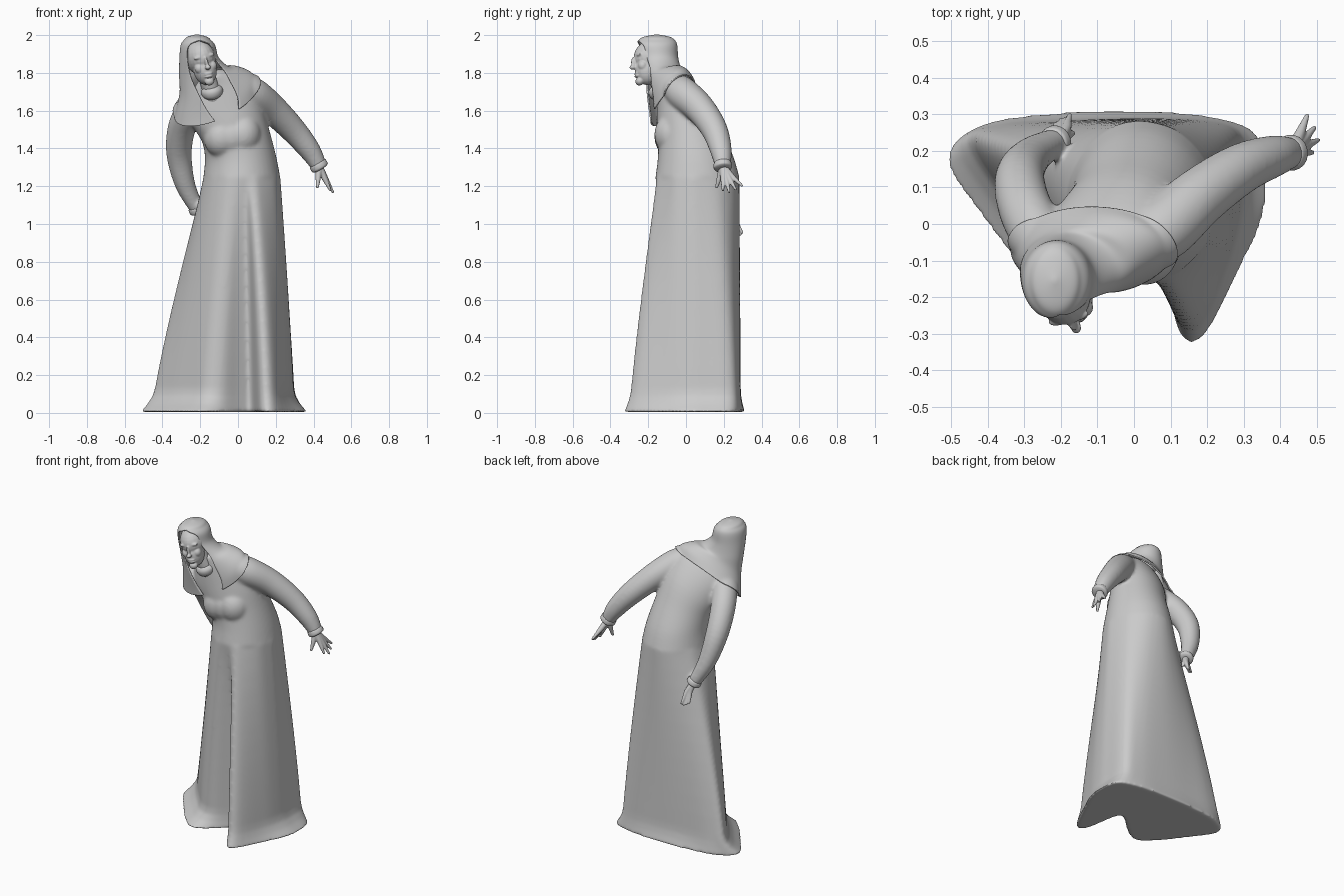
import bpy, bmesh
from math import sin, cos, pi, radians
from mathutils import Vector, Matrix

if "Cube" in bpy.data.objects:
    bpy.data.objects.remove(bpy.data.objects["Cube"])


def spline(pts, n, closed=False):
    """Catmull-Rom through points of any dimension."""
    p = [Vector(q) for q in pts]
    m, out = len(p), []
    get = (lambda i: p[i % m]) if closed else (lambda i: p[max(0, min(m - 1, i))])
    for i in range(m if closed else m - 1):
        a, b, c, d = (get(i + k) for k in (-1, 0, 1, 2))
        for s in range(n):
            t = s / n
            out.append(0.5 * (2 * b + (c - a) * t + (2 * a - 5 * b + 4 * c - d) * t * t
                              + (3 * b - a - 3 * c + d) * t ** 3))
    return out if closed else out + [p[-1]]


def loft(bm, rings, closed=True):
    vs = [[bm.verts.new(q) for q in r] for r in rings]
    n = len(vs[0])
    for r0, r1 in zip(vs, vs[1:]):
        for i in range(n if closed else n - 1):
            j = (i + 1) % n
            bm.faces.new((r0[i], r0[j], r1[j], r1[i]))
    if closed:
        bm.faces.new(vs[0][::-1])
        bm.faces.new(vs[-1])


def tube(bm, pts, n=20, steps=5):
    """Round tube along (x, y, z, radius) points."""
    path = spline(pts, steps)
    rings = []
    for i, q in enumerate(path):
        d = (path[min(i + 1, len(path) - 1)] - path[max(i - 1, 0)]).to_3d()
        rot = d.to_track_quat('Z', 'Y')
        rings.append([q.to_3d() + rot @ Vector((q[3] * cos(2 * pi * k / n), q[3] * sin(2 * pi * k / n), 0))
                      for k in range(n)])
    loft(bm, rings)


def ball(bm, c, r):
    m = Matrix.Translation(c) @ Matrix.Diagonal((*r, 1))
    bmesh.ops.create_uvsphere(bm, u_segments=24, v_segments=16, radius=1, matrix=m)


def frame_ring(q, n, gap=0.0, turn=0.0, closed=True):
    """Ring from row (cx, cy, cz, ax, az, by, bz); starts at the front."""
    out = []
    for k in range(n):
        t = -pi / 2 + turn + gap + (2 * pi - 2 * gap) * k / (n if closed else n - 1)
        out.append(Vector((q[0] + q[3] * cos(t), q[1] + q[5] * sin(t),
                           q[2] + q[4] * cos(t) + q[6] * sin(t))))
    return out


def finish(name, bm, voxel=0, smooth=0):
    bmesh.ops.recalc_face_normals(bm, faces=bm.faces)
    me = bpy.data.meshes.new(name)
    bm.to_mesh(me)
    bm.free()
    ob = bpy.data.objects.new(name, me)
    bpy.context.collection.objects.link(ob)
    for f in me.polygons:
        f.use_smooth = True
    if voxel:
        r = ob.modifiers.new("fuse", 'REMESH')
        r.mode, r.voxel_size, r.use_smooth_shade = 'VOXEL', voxel, True
    if smooth:
        s = ob.modifiers.new("soften", 'SMOOTH')
        s.factor, s.iterations = 0.5, smooth
    return ob


# Arm paths: shoulder to wrist (x, y, z, radius)
arm_l = [(.02, -.05, 1.72, .08), (.085, -.01, 1.685, .088), (.18, .075, 1.61, .08), (.29, .15, 1.5, .07),
         (.38, .185, 1.39, .058), (.43, .195, 1.305, .042)]
arm_r = [(-.22, -.07, 1.63, .075), (-.26, -.03, 1.59, .077), (-.3, .05, 1.5, .074), (-.312, .13, 1.37, .068),
         (-.28, .185, 1.21, .054), (-.215, .225, 1.075, .038)]

# Dress: flared hem (x, y), skirt just above it (x, y), and matching hip angle; deep front fold
skirt = [(.365, .1, .3, .1, 0), (.34, .24, .293, .25, 30), (.2, .295, .19, .285, 60), (0, .31, 0, .29, 90),
         (-.2, .305, -.2, .285, 115), (-.41, .27, -.38, .275, 140), (-.51, .17, -.46, .235, 160),
         (-.43, .03, -.37, .09, 190), (-.3, -.14, -.26, -.04, 220), (-.2, -.22, -.18, -.12, 245),
         (-.1, -.18, -.09, -.13, 258), (.02, -.07, .02, -.06, 268), (.075, -.07, .075, -.06, 276),
         (.12, -.295, .12, -.275, 284), (.19, -.305, .19, -.28, 296), (.3, -.1, .26, -.11, 325),
         (.35, 0, .29, 0, 345)]
dress = bmesh.new()
rings = []
for z in [.005, .02, .05, .09, .13] + [.13 + .112 * k for k in range(1, 11)]:
    flare = max(0, 1 - z / .12) ** 1.8
    t = (z / 1.25) ** 1.2
    ctrl = []
    for hx, hy, bx, by, a in skirt:
        a = radians(a)
        hip = Vector((.02 + .203 * cos(a), .06 + .222 * sin(a)))
        base = Vector((bx, by)).lerp(hip, t)
        ctrl.append((*base.lerp(Vector((hx * 1.02, hy * 1.01)), flare), z))
    rings.append(spline(ctrl, 5, True))
loft(dress, rings)

# Leaning torso, starting at the top of the skirt
torso = [(.02, .06, 1.25, .203, 0, .222, 0), (.014, .05, 1.35, .189, .005, .2, .01),
         (-.01, .02, 1.46, .178, .03, .168, .04), (-.05, -.015, 1.57, .175, .07, .14, .06),
         (-.1, -.055, 1.67, .165, .085, .1, .06), (-.13, -.09, 1.75, .11, .05, .065, .04),
         (-.145, -.12, 1.79, .05, .02, .045, .02)]
loft(dress, [frame_ring(q, 40) for q in spline(torso, 4)])
for x, z in ((-.085, 1.46), (-.03, 1.465), (.025, 1.475)):
    ball(dress, (x, -.07, z), (.098, .098, .11))
tube(dress, arm_l)
tube(dress, arm_r)
dress_ob = finish("dress", dress, .009, 12)

# Cuffs and hands
hands = {
    "left": (arm_l, (.455, .22, 1.25), [(.475, .3, 1.2), (.495, .265, 1.18), (.505, .23, 1.165), (.49, .195, 1.175)],
             (.42, .16, 1.19)),
    "right": (arm_r, (-.2, .25, 1.03), [(-.175, .3, .95), (-.185, .29, .94), (-.2, .285, .945), (-.215, .275, .955)],
              (-.165, .25, .99)),
}
for side, (arm, palm, tips, thumb) in hands.items():
    wrist, prev = Vector(arm[-1][:3]), Vector(arm[-2][:3])
    d = (wrist - prev).normalized()
    r = arm[-1][3]
    bm = bmesh.new()
    tube(bm, [(*(wrist + d * s), k) for s, k in ((-.022, r), (-.014, r + .006), (.008, r + .006), (.016, r - .008))])
    finish("cuff_" + side, bm)
    bm = bmesh.new()
    palm = Vector(palm)
    centre = sum((Vector(t) for t in tips), Vector()) / 4
    for t in tips:
        t = Vector(t)
        knuckle = palm + (t - centre) * .45 + d * .01
        tube(bm, [(*wrist, .02), (*knuckle, .015), (*knuckle.lerp(t, .55), .01), (*t, .006)], 10)
    tube(bm, [(*wrist, .02), (*wrist.lerp(Vector(thumb), .55), .014), (*thumb, .007)], 10)
    finish("hand_" + side, bm, .004, 2)

# Head with facial features, in its own tilted frame
bm = bmesh.new()
ball(bm, (0, -.005, .012), (.08, .107, .095))
ball(bm, (0, -.046, -.055), (.061, .064, .082))
ball(bm, (0, -.09, -.118), (.026, .022, .022))
ball(bm, (0, -.115, -.018), (.009, .016, .034))
ball(bm, (0, -.122, -.042), (.015, .019, .012))
for z in (-.076, -.09):
    ball(bm, (0, -.102, z), (.024, .013, .007))
for s in (-1, 1):
    ball(bm, (s * .03, -.092, .018), (.028, .016, .01))
    ball(bm, (s * .03, -.088, -.003), (.015, .013, .01))
    ball(bm, (s * .035, -.076, -.04), (.026, .026, .028))
head = finish("head", bm, .004, 6)
head.matrix_world = (Matrix.Translation((-.198, -.165, 1.87)) @ Matrix.Rotation(radians(14), 4, 'Z')
                     @ Matrix.Rotation(radians(-13), 4, 'Y'))

# Neck and rolled collar
bm = bmesh.new()
tube(bm, [(-.13, -.1, 1.66, .055), (-.145, -.135, 1.72, .047), (-.175, -.16, 1.81, .045)])
finish("neck", bm)
bm = bmesh.new()
tube(bm, [(-.132, -.13, 1.68, .045), (-.135, -.137, 1.693, .057), (-.139, -.145, 1.712, .057),
          (-.142, -.15, 1.727, .045)])
finish("collar", bm)

# Veil: hood flowing into a shoulder cape, open at the front (last values = half opening, turn of opening)
veil = [(-.217, -.155, 2.0, .003, 0, .003, 0, 0, .15), (-.216, -.155, 1.988, .05, 0, .065, 0, 0, .15),
        (-.215, -.155, 1.972, .068, 0, .092, 0, 0, .15), (-.212, -.155, 1.945, .088, 0, .105, 0, .7, .15),
        (-.206, -.147, 1.88, .1, 0, .102, 0, .8, .15), (-.18, -.128, 1.81, .128, .02, .098, .015, .75, .17),
        (-.15, -.11, 1.755, .155, .06, .1, .055, .55, .2), (-.122, -.085, 1.69, .202, .085, .107, .09, .38, .24),
        (-.116, -.07, 1.645, .218, .08, .115, .1, .28, .28)]
bm = bmesh.new()
loft(bm, [frame_ring(q, 72, max(0, q[7]), q[8], False) for q in spline(veil, 6)], False)
bmesh.ops.remove_doubles(bm, verts=bm.verts, dist=1e-4)
bmesh.ops.holes_fill(bm, edges=[e for e in bm.edges if e.is_boundary and e.verts[0].co.z > 1.998
                                and e.verts[1].co.z > 1.998], sides=0)
veil_ob = finish("veil", bm)
wrap = veil_ob.modifiers.new("rest_on_dress", 'SHRINKWRAP')
wrap.target, wrap.wrap_mode, wrap.offset = dress_ob, 'OUTSIDE', .008
soft = veil_ob.modifiers.new("soften", 'SMOOTH')
soft.factor, soft.iterations = .5, 3
solid = veil_ob.modifiers.new("cloth", 'SOLIDIFY')
solid.thickness, solid.offset = .008, 0
